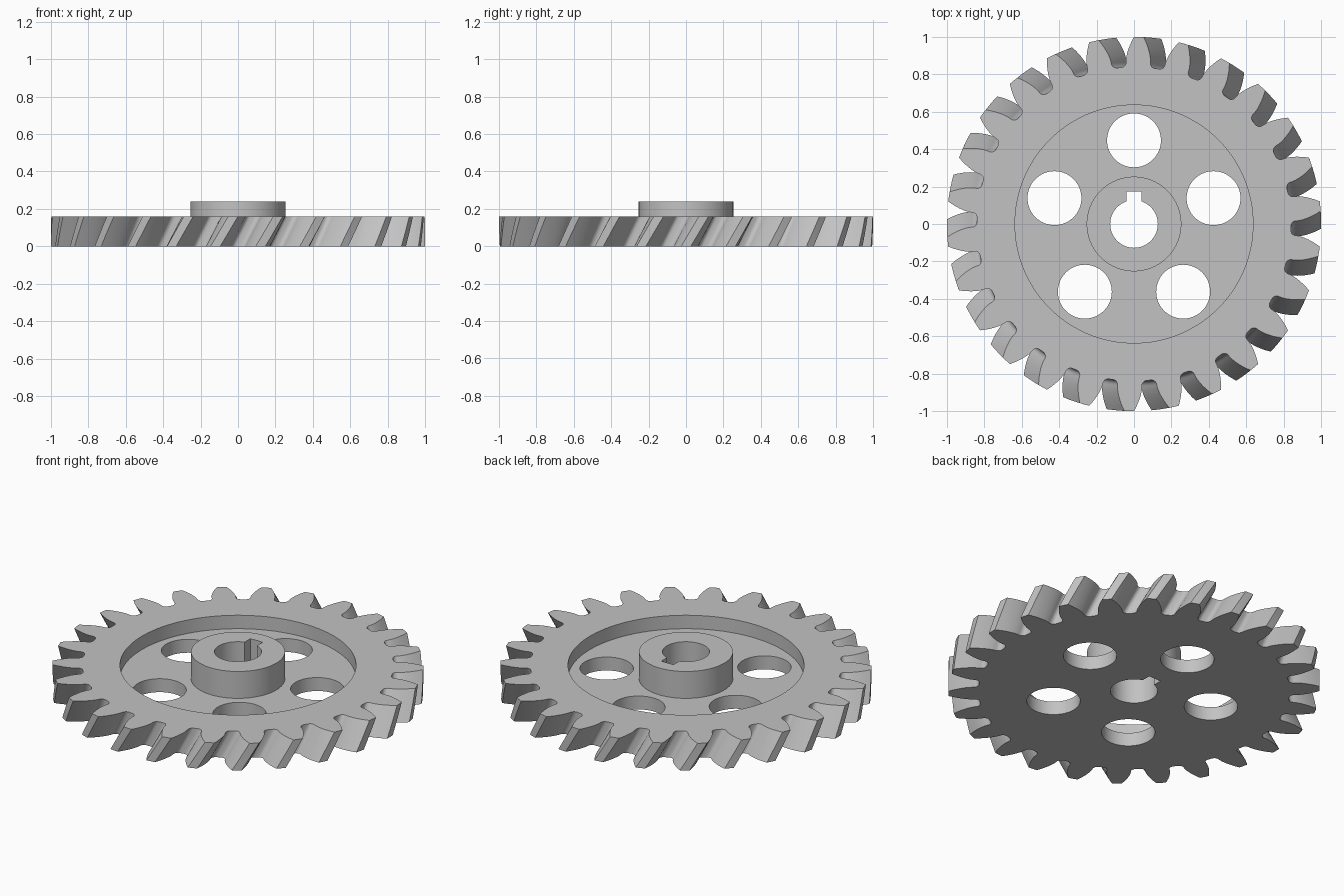
import bpy, bmesh
from math import sin, cos, tan, acos, asin, pi, radians, sqrt

if "Cube" in bpy.data.objects:
    bpy.data.objects.remove(bpy.data.objects["Cube"])

# Plain grey metal
GREY = (0.54, 0.54, 0.54, 1.0)
steel = bpy.data.materials.new("grey_steel")
steel.use_nodes = True
steel.diffuse_color = GREY
steel.node_tree.nodes["Principled BSDF"].inputs["Base Color"].default_value = GREY

# Main sizes
TEETH = 26
TIP, PITCH, ROOT = 1.0, 0.9286, 0.839
TWIST = radians(5.45)
RIM_TOP, FLOOR, HUB_TOP = 0.16, 0.08, 0.24


def prism(name, outline, z0, z1, twist=0.0, layers=1):
    """Extrude a closed counter-clockwise outline, optionally twisting it."""
    bm = bmesh.new()
    rings = []
    for k in range(layers + 1):
        t = k / layers
        c, s = cos(twist * t), sin(twist * t)
        z = z0 + (z1 - z0) * t
        rings.append([bm.verts.new((x * c - y * s, x * s + y * c, z)) for x, y in outline])
    n = len(outline)
    for low, high in zip(rings, rings[1:]):
        for i in range(n):
            j = (i + 1) % n
            bm.faces.new((low[i], low[j], high[j], high[i]))
    bm.faces.new(rings[0][::-1])
    bm.faces.new(rings[-1])
    mesh = bpy.data.meshes.new(name)
    bm.to_mesh(mesh)
    bm.free()
    mesh.materials.append(steel)
    obj = bpy.data.objects.new(name, mesh)
    bpy.context.scene.collection.objects.link(obj)
    return obj


def circle(radius, x=0.0, y=0.0, sides=96):
    return [(x + radius * cos(2 * pi * i / sides), y + radius * sin(2 * pi * i / sides))
            for i in range(sides)]


def gear_outline():
    """Involute teeth with rounded roots, one tooth centred on +x."""
    base = PITCH * cos(radians(20))
    inv = lambda a: tan(a) - a
    half_base = pi / (2 * TEETH) + inv(radians(20))
    fillet = 0.027
    flank = []
    for i in range(6):
        t = i / 5 * pi / 2
        flank.append((ROOT + fillet * (1 - cos(t)),
                      half_base + asin(fillet / (ROOT + fillet)) * (1 - sin(t))))
    for i in range(7):
        r = base + (TIP - base) * i / 6
        flank.append((r, half_base - inv(acos(min(1, base / r)))))
    tooth = [(r, -a) for r, a in flank] + [(TIP, 0)] + flank[::-1]
    tooth.append((ROOT, pi / TEETH))
    return [(r * cos(a + 2 * pi * k / TEETH), r * sin(a + 2 * pi * k / TEETH))
            for k in range(TEETH) for r, a in tooth]


def bore_outline(radius=0.127, half_key=0.04, key_top=0.175):
    """Round bore with a keyway slot towards +y."""
    gap = asin(half_key / radius)
    steps = 72
    arc = [pi / 2 + gap + (2 * pi - 2 * gap) * i / steps for i in range(steps + 1)]
    return ([(radius * cos(a), radius * sin(a)) for a in arc]
            + [(half_key, key_top), (-half_key, key_top)])


def activate(obj):
    bpy.ops.object.select_all(action='DESELECT')
    obj.select_set(True)
    bpy.context.view_layer.objects.active = obj


def cut(obj, cutter):
    activate(obj)
    mod = obj.modifiers.new("cut", 'BOOLEAN')
    mod.operation = 'DIFFERENCE'
    mod.solver = 'EXACT'
    mod.object = cutter
    bpy.ops.object.modifier_apply(modifier=mod.name)


# Helical toothed wheel and raised hub
wheel = prism("toothed_wheel", gear_outline(), 0, RIM_TOP, TWIST, 6)
hub = prism("hub", circle(0.253), FLOOR, HUB_TOP)

# Recess inside the rim
cutters = [prism("recess_cutter", circle(0.636, sides=128), FLOOR, 0.3)]

# Five lightening holes
for k in range(5):
    a = pi / 2 + 2 * pi * k / 5
    cutters.append(prism("hole_cutter", circle(0.144, 0.447 * cos(a), 0.447 * sin(a), 64),
                         -0.1, 0.4))

# Keyed bore through wheel and hub
bore = prism("bore_cutter", bore_outline(), -0.1, 0.4)
cutters.append(bore)
for cutter in cutters:
    cutter.hide_render = True
    cut(wheel, cutter)
cut(hub, bore)
for cutter in cutters:
    bpy.data.objects.remove(cutter)

# Smooth curved walls, sharp edges kept
for obj in (wheel, hub):
    activate(obj)
    bpy.ops.object.shade_smooth_by_angle(angle=radians(30))
